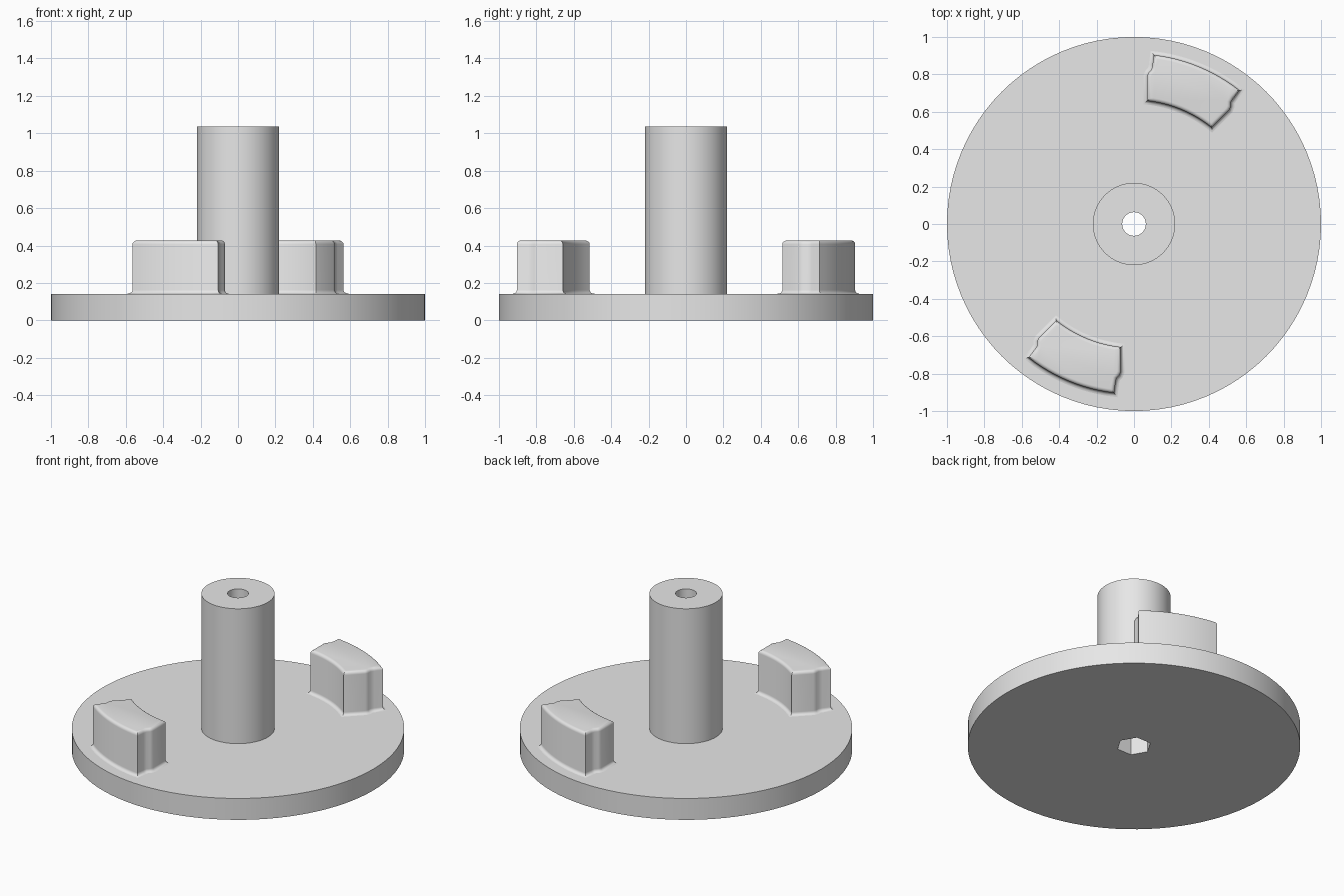
import bpy
import bmesh
import math
from mathutils import Vector

SEG = 96
DISC_TOP, SHAFT_TOP, JAW_TOP = 0.142, 1.037, 0.427

cube = bpy.data.objects.get("Cube")
if cube:
    bpy.data.objects.remove(cube, do_unlink=True)

grey = bpy.data.materials.new("plain grey")
grey.use_nodes = True
grey.diffuse_color = (0.8, 0.8, 0.8, 1)
grey.node_tree.nodes["Principled BSDF"].inputs["Base Color"].default_value = grey.diffuse_color


def finish(bm, name):
    bmesh.ops.recalc_face_normals(bm, faces=bm.faces)
    mesh = bpy.data.meshes.new(name)
    bm.to_mesh(mesh)
    bm.free()
    mesh.materials.append(grey)
    obj = bpy.data.objects.new(name, mesh)
    bpy.context.collection.objects.link(obj)
    bpy.ops.object.select_all(action='DESELECT')
    obj.select_set(True)
    bpy.context.view_layer.objects.active = obj
    bpy.ops.object.shade_smooth_by_angle(angle=math.radians(35))
    return obj


def bridge(bm, a, b):
    n = len(a)
    for i in range(n):
        j = (i + 1) % n
        bm.faces.new((a[i], a[j], b[j], b[i]))


def circle(radius):
    return lambda a: radius


def hexagon(radius):
    third = math.pi / 3
    return lambda a: radius * math.cos(third / 2) / math.cos(a % third - third / 2)


def tube(name, outer, inner, z0, z1):
    """Closed ring solid with any outer and inner outline."""
    bm = bmesh.new()
    rings = []
    for shape, z in ((outer, z0), (outer, z1), (inner, z1), (inner, z0)):
        angles = [math.tau * i / SEG for i in range(SEG)]
        rings.append([bm.verts.new((shape(a) * math.cos(a), shape(a) * math.sin(a), z))
                      for a in angles])
    for k in range(4):
        bridge(bm, rings[k], rings[(k + 1) % 4])
    return finish(bm, name)


def offset(points, d):
    """Move a counter-clockwise outline outwards by d with mitred corners."""
    out = []
    for i, p in enumerate(points):
        e1 = (p - points[i - 1]).normalized()
        e2 = (points[(i + 1) % len(points)] - p).normalized()
        n1, n2 = Vector((e1.y, -e1.x)), Vector((e2.y, -e2.x))
        out.append(p + (n1 + n2) * d / (1 + n1.dot(n2)))
    return out


def jaw_outline():
    """Ring sector with a stepped flank, symmetric about its middle angle."""
    middle = math.radians(67.5)
    flank = [Vector(p) for p in ((0.07, 0.658), (0.07, 0.79), (0.078, 0.81),
                                 (0.094, 0.826), (0.099, 0.85), (0.106, 0.904))]
    polar = [(p.length, math.atan2(p.y, p.x) - middle) for p in flank]

    def arc(start, end, steps=12):
        return [(start[0], start[1] + (end[1] - start[1]) * i / steps) for i in range(1, steps)]

    mirrored = [(r, -a) for r, a in polar]
    loop = mirrored + arc(mirrored[-1], polar[-1]) + polar[::-1] + arc(polar[0], mirrored[0])
    return [Vector((r * math.cos(a + middle), r * math.sin(a + middle))) for r, a in loop]


def jaw(name, turn):
    outline = jaw_outline()
    fillet, steps = 0.02, 4
    layers = []
    # Concave fillet at the foot, then rounded top edge
    for i in range(steps + 1):
        t = math.pi / 2 * i / steps
        layers.append((DISC_TOP + fillet * (1 - math.cos(t)), fillet * (1 - math.sin(t))))
    for i in range(steps + 1):
        t = math.pi / 2 * i / steps
        layers.append((JAW_TOP - fillet * (1 - math.sin(t)), -fillet * (1 - math.cos(t))))
    bm = bmesh.new()
    rings = [[bm.verts.new((p.x, p.y, z)) for p in offset(outline, d)] for z, d in layers]
    for a, b in zip(rings, rings[1:]):
        bridge(bm, a, b)
    bm.faces.new(rings[0])
    bm.faces.new(rings[-1])
    obj = finish(bm, name)
    obj.rotation_euler.z = turn
    return obj


# Base disc with hexagonal nut pocket, and the bored shaft that closes it
tube("base_disc", circle(1), hexagon(0.105), 0, DISC_TOP)
tube("shaft", circle(0.22), circle(0.063), DISC_TOP, SHAFT_TOP)

# Two opposite coupling jaws
jaw("back_jaw", 0)
jaw("front_jaw", math.pi)
